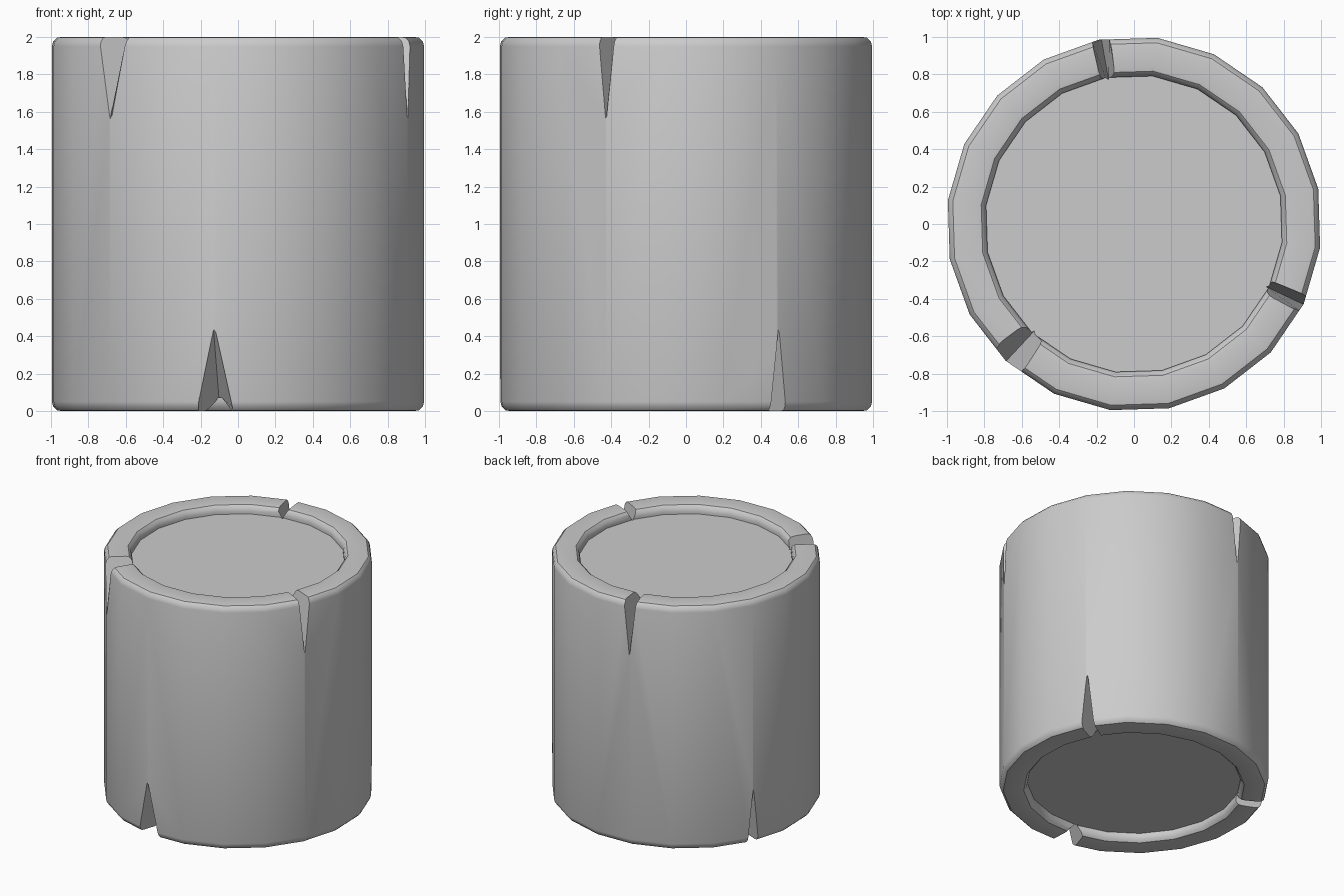
import bpy, bmesh
from math import sin, cos, radians, pi

if "Cube" in bpy.data.objects:
    bpy.data.objects.remove(bpy.data.objects["Cube"])

SIDES, OFFSET = 20, radians(10.8)


def make_object(name, bm):
    bmesh.ops.recalc_face_normals(bm, faces=bm.faces)
    mesh = bpy.data.meshes.new(name)
    bm.to_mesh(mesh)
    bm.free()
    obj = bpy.data.objects.new(name, mesh)
    bpy.context.collection.objects.link(obj)
    return obj


# Log body: rounded rim with a recessed disc at both ends
def arc(cx, cz, r, a0, a1, n=3):
    angles = [radians(a0 + (a1 - a0) * i / n) for i in range(n + 1)]
    return [(cx + r * cos(a), cz + r * sin(a)) for a in angles]


DISC = 0.07
upper = arc(0.95, 1.95, 0.053, 0, 90) + arc(0.85, 1.95, 0.053, 90, 180)
upper = [(r, min(z, 2.0)) for r, z in upper] + [(0.797, 2 - DISC)]
profile = [(r, 2 - z) for r, z in reversed(upper)] + upper

bm = bmesh.new()
rings = []
for r, z in profile:
    rings.append([bm.verts.new((r * cos(OFFSET + 2 * pi * i / SIDES),
                                r * sin(OFFSET + 2 * pi * i / SIDES), z))
                  for i in range(SIDES)])
for a, b in zip(rings, rings[1:]):
    for i in range(SIDES):
        j = (i + 1) % SIDES
        bm.faces.new((a[i], a[j], b[j], b[i]))
bm.faces.new(rings[0])
bm.faces.new(rings[-1])
body = make_object("log_body", bm)


# V-shaped cracks, deep at the outside and shallow at the inner rim
def crack_cutter(bm, degrees, half_out, half_in, flip):
    a = radians(degrees)
    ends = []
    for r, half, depth in ((0.78, half_in, 0.066), (1.05, half_out, 0.515)):
        pts = []
        for t, z in ((-half, 2.01), (half, 2.01), (0, 2 - depth)):
            z = 2 - z if flip else z
            pts.append(bm.verts.new((r * cos(a) - t * sin(a),
                                     r * sin(a) + t * cos(a), z)))
        ends.append(pts)
    p, q = ends
    bm.faces.new(p)
    bm.faces.new(q)
    for i in range(3):
        j = (i + 1) % 3
        bm.faces.new((p[i], p[j], q[j], q[i]))


# The bottom end repeats the top end, turned over
bm = bmesh.new()
for angle, half_out, half_in in ((227, 0.118, 0.07), (334.6, 0.054, 0.04),
                                 (100, 0.057, 0.042)):
    crack_cutter(bm, angle, half_out, half_in, False)
    crack_cutter(bm, 489.5 - angle, half_out, half_in, True)
cutter = make_object("crack_cutters", bm)

mod = body.modifiers.new("cracks", "BOOLEAN")
mod.operation = "DIFFERENCE"
mod.solver = "EXACT"
mod.object = cutter
bpy.context.view_layer.objects.active = body
body.select_set(True)
bpy.ops.object.modifier_apply(modifier=mod.name)
bpy.data.objects.remove(cutter)
bpy.ops.object.shade_smooth_by_angle(angle=radians(35))
